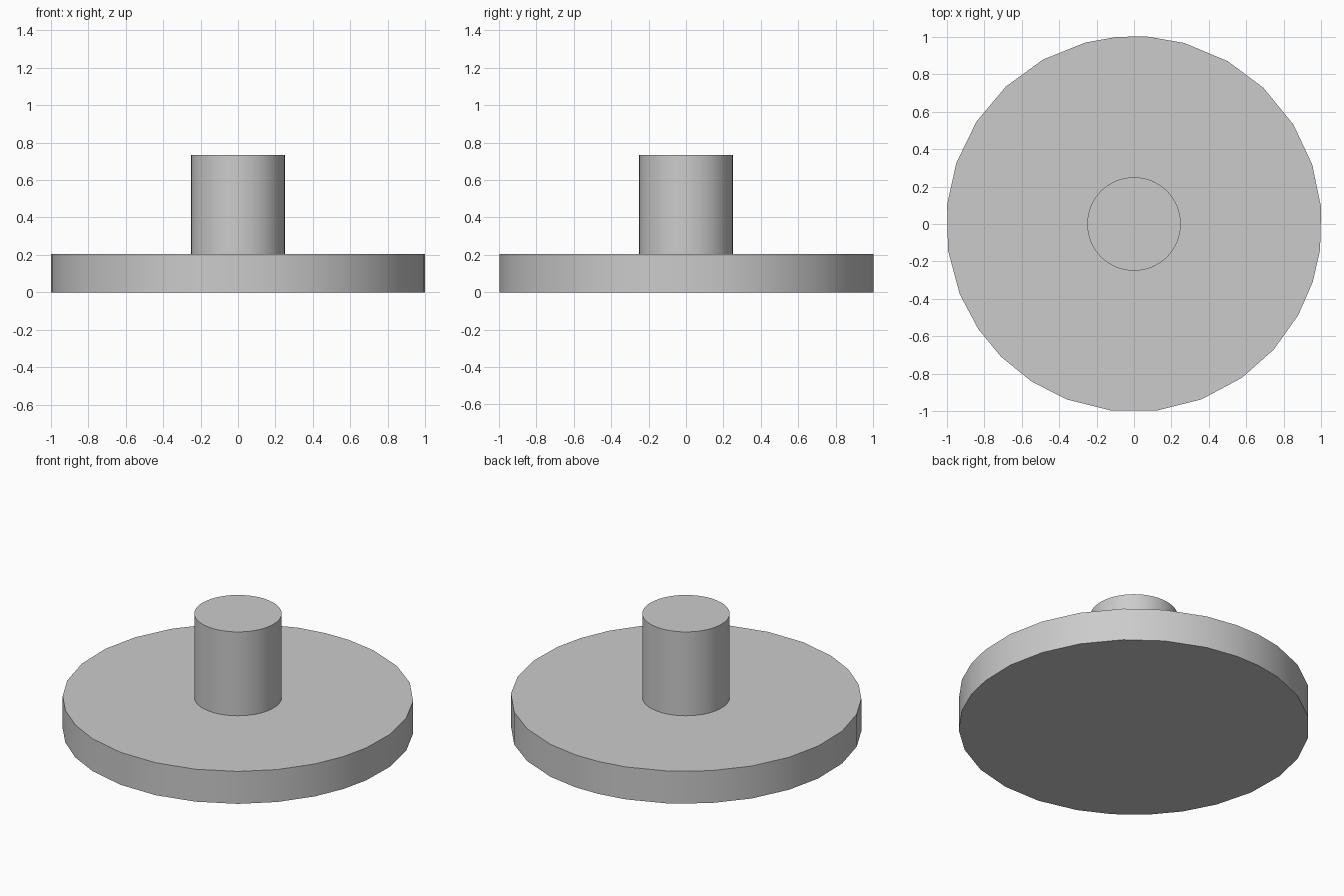
import bpy
import bmesh
from math import cos, sin, radians

cube = bpy.data.objects.get("Cube")
if cube:
    bpy.data.objects.remove(cube, do_unlink=True)

# One plain grey for the whole model
GREY = (0.6, 0.6, 0.6, 1.0)
grey = bpy.data.materials.new("plain_grey")
grey.use_nodes = True
grey.diffuse_color = GREY
grey.node_tree.nodes["Principled BSDF"].inputs["Base Color"].default_value = GREY


def extruded_round(name, radius, angles, bottom, top, base_cap=True):
    """Extrude a round outline, given by its corner angles, between two heights."""
    bm = bmesh.new()
    rings = [
        [bm.verts.new((radius * cos(radians(a)), radius * sin(radians(a)), z)) for a in angles]
        for z in (bottom, top)
    ]
    low, high = rings
    for i in range(len(angles)):
        j = (i + 1) % len(angles)
        bm.faces.new((low[i], low[j], high[j], high[i]))
    bm.faces.new(high)
    if base_cap:
        bm.faces.new(low[::-1])
    mesh = bpy.data.meshes.new(name)
    bm.to_mesh(mesh)
    bm.free()
    mesh.materials.append(grey)
    obj = bpy.data.objects.new(name, mesh)
    bpy.context.collection.objects.link(obj)

    # Smooth walls with sharp rims
    bpy.ops.object.select_all(action="DESELECT")
    obj.select_set(True)
    bpy.context.view_layer.objects.active = obj
    bpy.ops.object.shade_smooth_by_angle(angle=radians(30))
    return obj


# Wide disc with slightly uneven facets
DISC_TOP = 0.205
disc_corners = [5, 18.5, 32, 46.5, 60, 74.5, 86, 95, 105, 119, 133, 147, 161, 174,
                188, 202, 214, 225, 237, 249, 263, 277, 291, 305, 318, 331, 342, 352]
extruded_round("base_disc", 1.004, disc_corners, 0, DISC_TOP)

# Round post standing on the disc
post_sides = 64
post_corners = [360 * i / post_sides for i in range(post_sides)]
extruded_round("centre_post", 0.25, post_corners, DISC_TOP, 0.735, base_cap=False)
